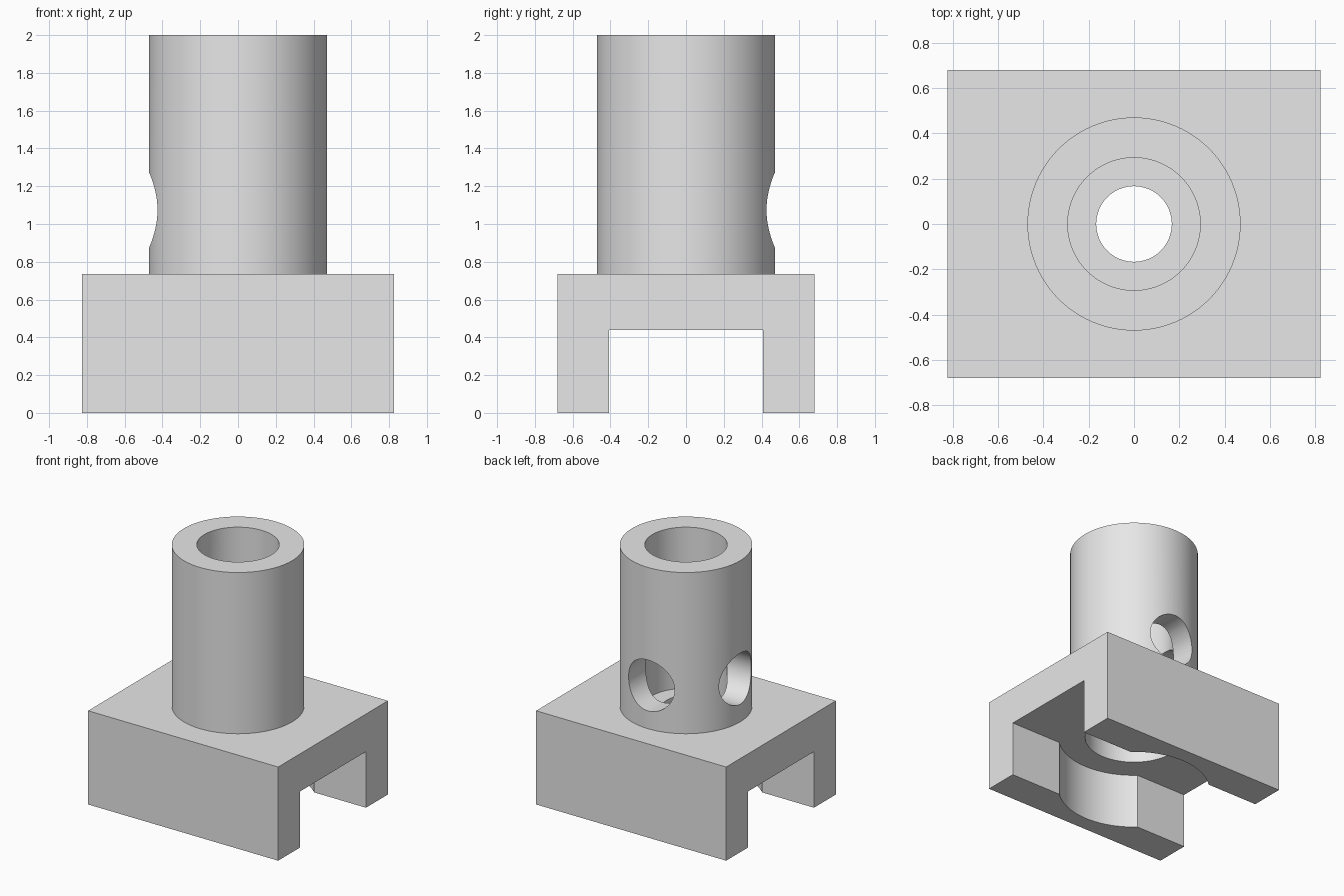
import bpy
import math

cube = bpy.data.objects.get("Cube")
if cube:
    bpy.data.objects.remove(cube, do_unlink=True)

# Key dimensions
HALF_X, HALF_Y = 0.825, 0.68
SLOT_TOP, SEAT_TOP, BASE_TOP, TOP = 0.44, 0.585, 0.735, 2.0
TUBE_R, BORE_R, DRAIN_R = 0.471, 0.293, 0.167
SEAT_R, SLOT_HALF, RELIEF_R = 0.36, 0.408, 0.555
PORT_R, PORT_Z = 0.2, 1.074

grey = bpy.data.materials.new("plain grey")
grey.use_nodes = True
grey.diffuse_color = (0.8, 0.8, 0.8, 1)
grey.node_tree.nodes["Principled BSDF"].inputs["Base Color"].default_value = (0.8, 0.8, 0.8, 1)


def finish(name):
    obj = bpy.context.object
    obj.name = name
    bpy.ops.object.transform_apply(location=True, rotation=True, scale=True)
    obj.data.materials.append(grey)
    return obj


def box(name, hx, hy, z0, z1):
    bpy.ops.mesh.primitive_cube_add(size=2, location=(0, 0, (z0 + z1) / 2))
    bpy.context.object.scale = (hx, hy, (z1 - z0) / 2)
    return finish(name)


def rod(name, r, z0, z1):
    bpy.ops.mesh.primitive_cylinder_add(vertices=96, radius=r, depth=z1 - z0,
                                        location=(0, 0, (z0 + z1) / 2))
    return finish(name)


def port(name, direction):
    """Horizontal drill reaching from the bore axis out through one wall."""
    dx, dy = direction
    bpy.ops.mesh.primitive_cylinder_add(vertices=64, radius=PORT_R, depth=0.8,
                                        location=(dx * 0.4, dy * 0.4, PORT_Z),
                                        rotation=(math.pi / 2 * abs(dy), math.pi / 2 * abs(dx), 0))
    return finish(name)


def cut(target, cutters):
    for cutter in cutters:
        cutter.hide_render = True
        mod = target.modifiers.new("cut", 'BOOLEAN')
        mod.operation = 'DIFFERENCE'
        mod.solver = 'EXACT'
        mod.object = cutter
        bpy.context.view_layer.objects.active = target
        bpy.ops.object.modifier_apply(modifier=mod.name)
        bpy.data.objects.remove(cutter, do_unlink=True)
    bpy.ops.object.select_all(action='DESELECT')
    target.select_set(True)
    bpy.context.view_layer.objects.active = target
    bpy.ops.object.shade_smooth_by_angle(angle=math.radians(30))


# Saddle block: slot along x, round relief in the slot walls, stepped hole in its roof
base = box("base_block", HALF_X, HALF_Y, 0, BASE_TOP)
cut(base, [
    box("slot_cutter", 1, SLOT_HALF, -0.2, SLOT_TOP),
    rod("relief_cutter", RELIEF_R, -0.2, SLOT_TOP),
    rod("seat_cutter", SEAT_R, 0.2, SEAT_TOP),
    rod("drain_cutter", DRAIN_R, 0.2, 1),
])

# Upright tube with one port at the back and one on the right side
tube = rod("upright_tube", TUBE_R, BASE_TOP, TOP)
cut(tube, [
    rod("bore_cutter", BORE_R, 0.5, 2.2),
    port("back_port_cutter", (0, 1)),
    port("right_port_cutter", (-1, 0)),
])
